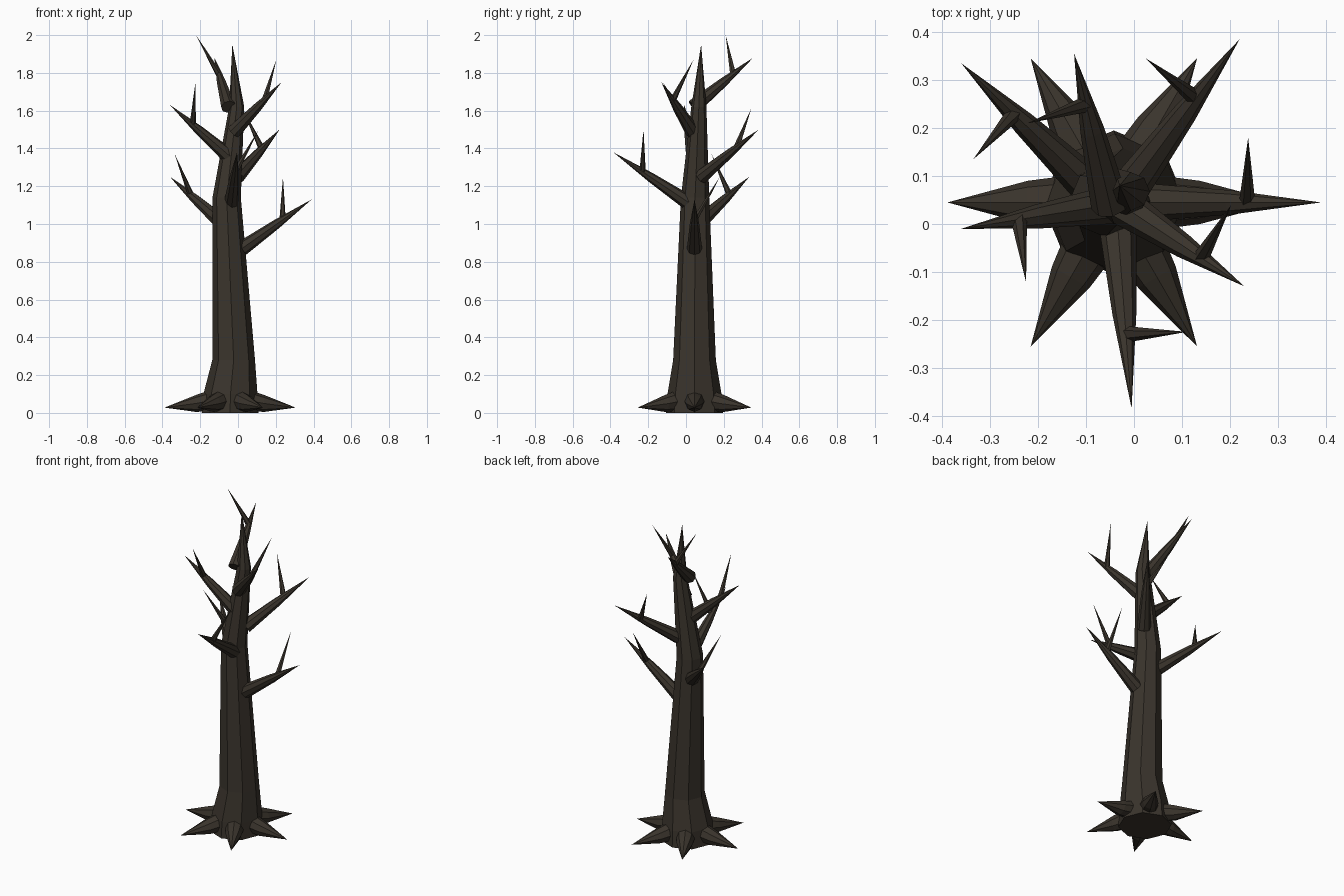
import bpy, bmesh, math
from mathutils import Vector

if "Cube" in bpy.data.objects:
    bpy.data.objects.remove(bpy.data.objects["Cube"])

bark = bpy.data.materials.new("dark_bark")
bark.diffuse_color = (0.042, 0.034, 0.025, 1)
bark.use_nodes = True
bark.node_tree.nodes["Principled BSDF"].inputs["Base Color"].default_value = bark.diffuse_color


def spike(name, rings, tip, sides, axis=None):
    """Flat-sided tapering limb through (centre, radius) rings, ending in a point."""
    bm = bmesh.new()
    tip = Vector(tip)
    axis = Vector(axis) if axis else tip - Vector(rings[0][0])
    turn = axis.to_track_quat('Z', 'Y')
    loops = []
    for centre, r in rings:
        loops.append([bm.verts.new(Vector(centre) + turn @ Vector(
            (r * math.cos(math.tau * i / sides), r * math.sin(math.tau * i / sides), 0)))
            for i in range(sides)])
    end = bm.verts.new(tip)
    bm.faces.new(loops[0][::-1])
    for i in range(sides):
        j = (i + 1) % sides
        for a, b in zip(loops, loops[1:]):
            bm.faces.new((a[i], a[j], b[j], b[i]))
        bm.faces.new((loops[-1][i], loops[-1][j], end))
    bmesh.ops.recalc_face_normals(bm, faces=bm.faces)
    mesh = bpy.data.meshes.new(name)
    bm.to_mesh(mesh)
    bm.free()
    mesh.materials.append(bark)
    obj = bpy.data.objects.new(name, mesh)
    bpy.context.collection.objects.link(obj)
    return obj


# Trunk: flared foot, long taper, bent pointed top
spike("trunk", [((-0.042, 0.045, 0.0), 0.15), ((-0.04, 0.045, 0.1), 0.143),
                ((-0.023, 0.045, 0.28), 0.113), ((-0.06, 0.048, 1.14), 0.075),
                ((-0.007, 0.068, 1.62), 0.04)],
      (-0.03, 0.08, 1.95), 8, (0, 0, 1))

# Six roots spread evenly around the foot
for k in range(6):
    a = k * math.pi / 3
    at = lambda d, z: (-0.042 + d * math.cos(a), 0.045 + d * math.sin(a), z)
    spike(f"root_{k + 1}", [(at(0.08, 0.07), 0.058), (at(0.18, 0.05), 0.045)],
          at(0.347, 0.028), 8, (math.cos(a), math.sin(a), 0))

# Branches: base, tip, twig base, twig tip
branches = [
    ((0.02, 0.045, 0.87), (0.39, 0.045, 1.13), (0.236, 0.045, 1.02), (0.238, 0.18, 1.25)),
    ((-0.10, 0.085, 1.02), (-0.36, 0.335, 1.25), (-0.25, 0.23, 1.155), (-0.335, 0.135, 1.37)),
    ((-0.035, 0.01, 1.115), (-0.005, -0.385, 1.38), (-0.015, -0.23, 1.275), (0.11, -0.225, 1.5)),
    ((-0.005, 0.08, 1.25), (0.22, 0.385, 1.5), (0.125, 0.265, 1.4), (0.025, 0.345, 1.61)),
    ((-0.05, 0.04, 1.36), (-0.36, -0.01, 1.63), (-0.24, 0.01, 1.525), (-0.225, -0.122, 1.75)),
    ((-0.02, 0.035, 1.49), (0.23, -0.13, 1.75), (0.14, -0.07, 1.655), (0.203, 0.04, 1.87)),
    ((-0.05, 0.04, 1.62), (-0.125, 0.355, 1.88), (-0.1, 0.25, 1.79), (-0.222, 0.21, 2.0)),
]
for n, (base, tip, fork, end) in enumerate(branches, 1):
    mid = Vector(base).lerp(Vector(tip), 0.5)
    spike(f"branch_{n}", [(base, 0.04), (mid, 0.025)], tip, 8)
    spike(f"twig_{n}", [(fork, 0.017)], end, 6)
